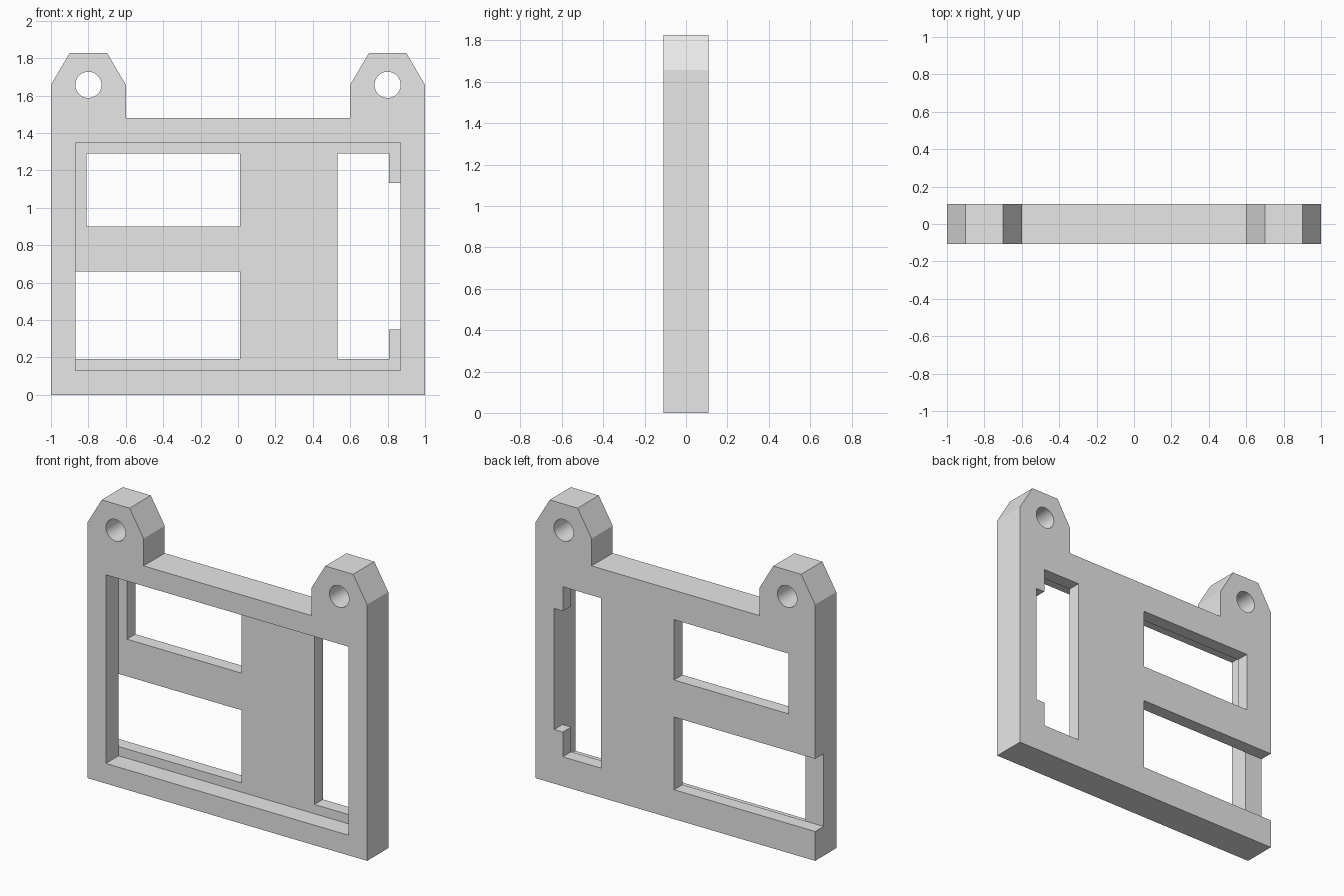
import bpy
import bmesh
import math

cube = bpy.data.objects.get("Cube")
if cube:
    bpy.data.objects.remove(cube, do_unlink=True)

HALF = 0.108   # half of the plate thickness
FLOOR = 0.022  # y of the front pocket floor
OUT = 0.2      # overshoot for cutters

grey = bpy.data.materials.new("light grey")
grey.use_nodes = True
grey.diffuse_color = (0.8, 0.8, 0.8, 1)
grey.node_tree.nodes["Principled BSDF"].inputs["Base Color"].default_value = (0.8, 0.8, 0.8, 1)


def prism(name, outline, y0, y1):
    """Extrude an (x, z) outline from y0 to y1."""
    bm = bmesh.new()
    front = bm.faces.new([bm.verts.new((x, y0, z)) for x, z in outline])
    back = bmesh.ops.extrude_face_region(bm, geom=[front])["geom"]
    for v in back:
        if isinstance(v, bmesh.types.BMVert):
            v.co.y = y1
    bmesh.ops.recalc_face_normals(bm, faces=bm.faces)
    mesh = bpy.data.meshes.new(name)
    bm.to_mesh(mesh)
    bm.free()
    mesh.materials.append(grey)
    obj = bpy.data.objects.new(name, mesh)
    bpy.context.collection.objects.link(obj)
    return obj


def rect(x0, x1, z0, z1):
    return [(x0, z0), (x1, z0), (x1, z1), (x0, z1)]


def circle(cx, cz, r, n=40):
    return [(cx + r * math.cos(math.tau * i / n), cz + r * math.sin(math.tau * i / n))
            for i in range(n)]


def cut(body, outline, y0, y1):
    cutter = prism("cutter", outline, y0, y1)
    cutter.hide_render = True
    mod = body.modifiers.new("cut", 'BOOLEAN')
    mod.operation, mod.solver, mod.object = 'DIFFERENCE', 'EXACT', cutter
    bpy.context.view_layer.objects.active = body
    bpy.ops.object.modifier_apply(modifier=mod.name)
    bpy.data.objects.remove(cutter, do_unlink=True)


# Plate outline with two chamfered mounting lugs, mirrored about x = 0
right = [(1, 0), (1, 1.657), (0.9, 1.827), (0.7, 1.827), (0.6, 1.657), (0.6, 1.48)]
frame = prism("mounting_frame", right + [(-x, z) for x, z in reversed(right)], -HALF, HALF)

# Front pocket
cut(frame, rect(-0.87, 0.868, 0.13, 1.35), -OUT, FLOOR)

# Upper window
cut(frame, rect(-0.81, 0.01, 0.9, 1.29), FLOOR, OUT)

# Lower window, open through the side at the back
cut(frame, rect(-1.1, 0.01, 0.19, 0.66), FLOOR, OUT)

# Tall window with a corner tab at top and bottom
cut(frame, [(0.532, 0.19), (0.806, 0.19), (0.806, 0.35), (0.868, 0.35),
            (0.868, 1.133), (0.806, 1.133), (0.806, 1.29), (0.532, 1.29)], FLOOR, OUT)

# Lug holes
for side in (-1, 1):
    cut(frame, circle(side * 0.8, 1.657, 0.07), -OUT, OUT)

bpy.ops.object.select_all(action='DESELECT')
frame.select_set(True)
bpy.context.view_layer.objects.active = frame
bpy.ops.object.shade_smooth_by_angle(angle=math.radians(25))
